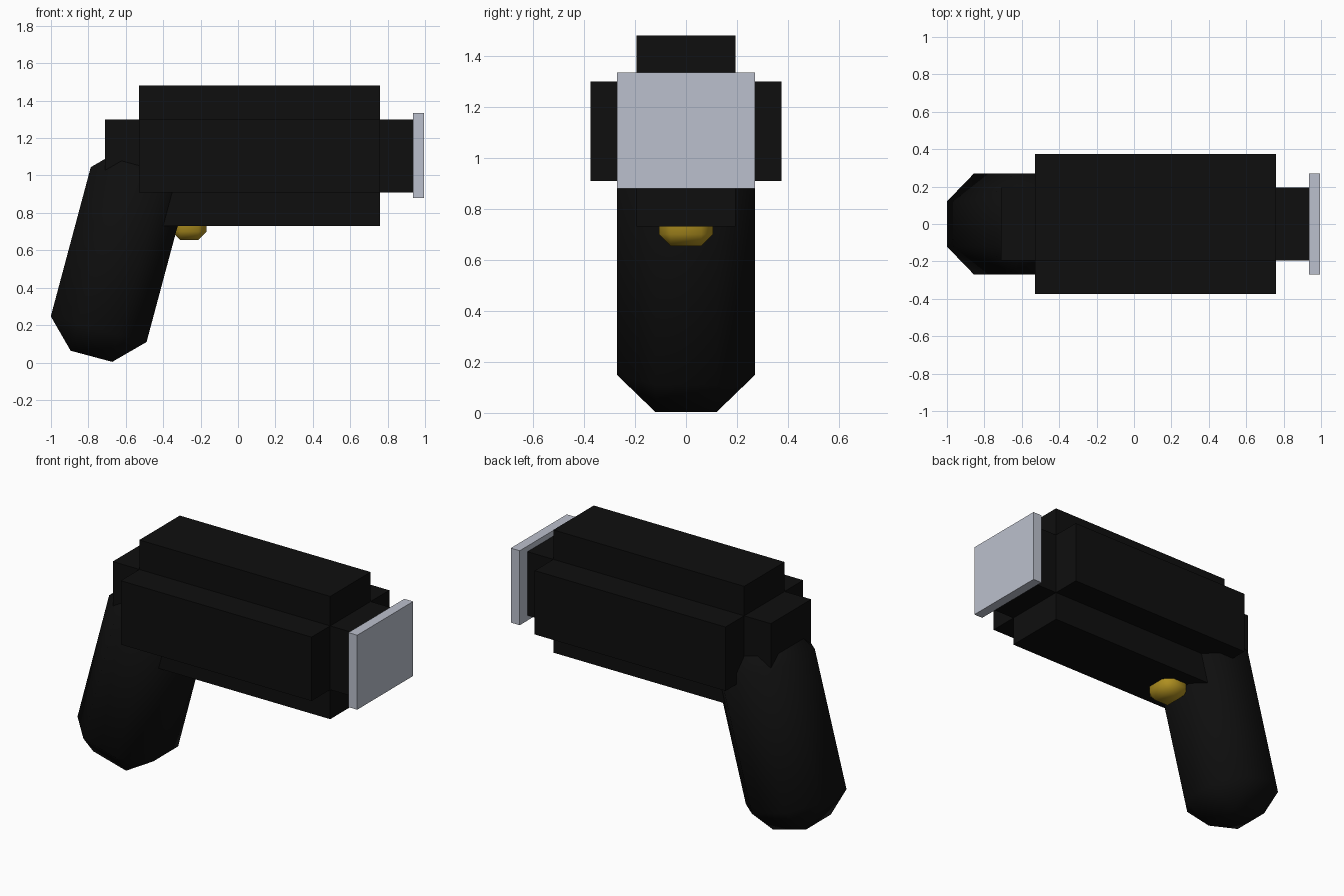
import bpy, bmesh, math
from mathutils import Matrix, Vector

if "Cube" in bpy.data.objects:
    bpy.data.objects.remove(bpy.data.objects["Cube"])


def material(name, rgb):
    m = bpy.data.materials.new(name)
    m.diffuse_color = (*rgb, 1)
    m.use_nodes = True
    m.node_tree.nodes["Principled BSDF"].inputs["Base Color"].default_value = m.diffuse_color
    return m


BLACK = material("matte black", (0.0045, 0.0045, 0.0045))
SILVER = material("pale silver", (0.50, 0.53, 0.61))
GOLD = material("gold", (0.45, 0.29, 0.015))


def finish(bm, name, mat, smooth=False):
    bmesh.ops.recalc_face_normals(bm, faces=bm.faces)
    for f in bm.faces:
        f.smooth = smooth
    mesh = bpy.data.meshes.new(name)
    bm.to_mesh(mesh)
    bm.free()
    mesh.materials.append(mat)
    ob = bpy.data.objects.new(name, mesh)
    bpy.context.collection.objects.link(ob)
    return ob


def box(center, size):
    bm = bmesh.new()
    bmesh.ops.create_cube(bm, size=1)
    bmesh.ops.scale(bm, vec=size, verts=bm.verts)
    bmesh.ops.translate(bm, vec=center, verts=bm.verts)
    return bm


def chamfered_box(name, center, size, chamfer, mat, tilt=0):
    bm = box((0, 0, 0), size)
    bmesh.ops.bevel(bm, geom=list(bm.edges), offset=chamfer, segments=1,
                    profile=0.5, affect='EDGES', clamp_overlap=False)
    ob = finish(bm, name, mat, smooth=True)
    ob.data.transform(Matrix.Translation(center) @ Matrix.Rotation(tilt, 4, 'Y'))
    return ob


# Body: core block with every face pushed out, giving a cross section
bm = box((0.115, 0, 1.105), (1.29, 0.39, 0.39))
for f in bmesh.ops.extrude_discrete_faces(bm, faces=list(bm.faces))["faces"]:
    f.normal_update()
    bmesh.ops.translate(bm, vec=f.normal * 0.18, verts=f.verts)
finish(bm, "body", BLACK)

# Muzzle plate
finish(box((0.965, 0, 1.107), (0.06, 0.54, 0.455)), "muzzle_plate", SILVER)

# Tilted grip and trigger
chamfered_box("grip", Vector((-0.638, 0, 0.577)), (0.53, 0.54, 1.126), 0.15,
              BLACK, math.radians(15))
chamfered_box("trigger", Vector((-0.26, 0, 0.755)), (0.185, 0.21, 0.2), 0.045, GOLD)
